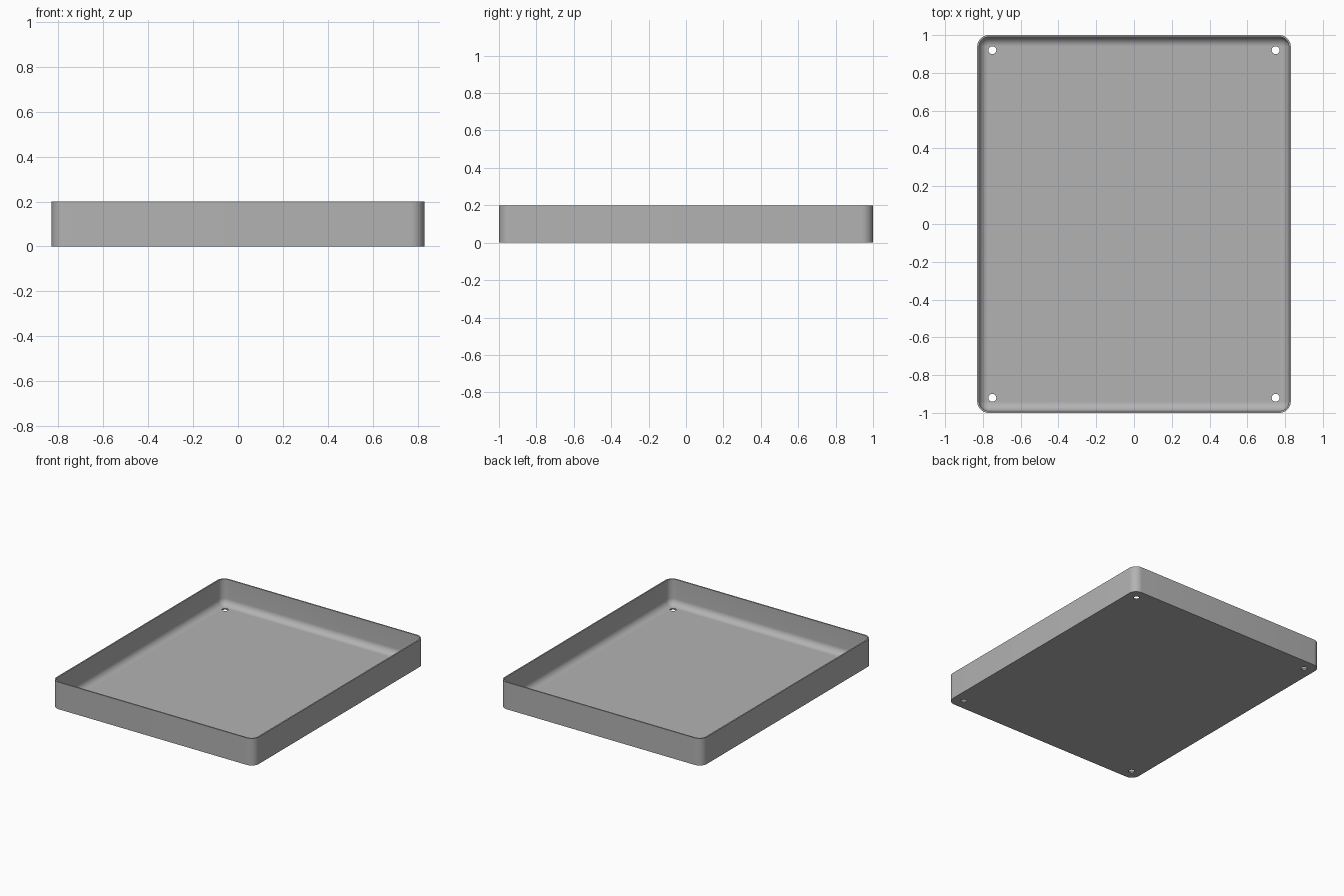
import bpy, bmesh, math

cube = bpy.data.objects.get("Cube")
if cube:
    bpy.data.objects.remove(cube, do_unlink=True)

HALF_X, HALF_Y, HEIGHT = 0.83, 1.0, 0.2
CORNER, WALL, FLOOR, FILLET = 0.06, 0.01, 0.01, 0.048
HOLE_X, HOLE_Y, HOLE_R = 0.75, 0.92, 0.021
STEPS = 10

grey = bpy.data.materials.new("plain grey")
grey.use_nodes = True
colour = (0.45, 0.45, 0.45, 1)
grey.diffuse_color = colour
grey.node_tree.nodes["Principled BSDF"].inputs["Base Color"].default_value = colour


def rounded_ring(bm, inset, z):
    """Rounded rectangle loop, shrunk by inset, at height z."""
    radius = max(CORNER - inset, 0.001)
    ring = []
    for quarter, (sx, sy) in enumerate([(1, 1), (-1, 1), (-1, -1), (1, -1)]):
        cx = sx * (HALF_X - inset - radius)
        cy = sy * (HALF_Y - inset - radius)
        for i in range(STEPS + 1):
            a = (quarter + i / STEPS) * math.pi / 2
            ring.append(bm.verts.new((cx + radius * math.cos(a), cy + radius * math.sin(a), z)))
    return ring


# Tray section: outer wall, rim, inner wall, then the fillet into the floor
section = [(0, 0), (0, HEIGHT), (WALL, HEIGHT)]
for i in range(STEPS + 1):
    a = i / STEPS * math.pi / 2
    section.append((WALL + FILLET * (1 - math.cos(a)), FLOOR + FILLET * (1 - math.sin(a))))

bm = bmesh.new()
rings = [rounded_ring(bm, inset, z) for inset, z in section]
for low, high in zip(rings, rings[1:]):
    for i in range(len(low)):
        j = (i + 1) % len(low)
        bm.faces.new((low[i], low[j], high[j], high[i]))
bm.faces.new(rings[0][::-1])
bm.faces.new(rings[-1])
bmesh.ops.recalc_face_normals(bm, faces=bm.faces)
mesh = bpy.data.meshes.new("tray")
bm.to_mesh(mesh)
bm.free()
mesh.materials.append(grey)
tray = bpy.data.objects.new("tray", mesh)
bpy.context.collection.objects.link(tray)

# Screw holes through the floor near each corner
for sx in (-1, 1):
    for sy in (-1, 1):
        bpy.ops.mesh.primitive_cylinder_add(
            vertices=32, radius=HOLE_R, depth=0.1, location=(sx * HOLE_X, sy * HOLE_Y, 0))
        cutter = bpy.context.object
        cutter.name = "hole_cutter"
        cutter.hide_render = True
        cutter.data.materials.append(grey)
        cut = tray.modifiers.new("screw_hole", 'BOOLEAN')
        cut.operation, cut.solver, cut.object = 'DIFFERENCE', 'EXACT', cutter
        bpy.context.view_layer.objects.active = tray
        bpy.ops.object.modifier_apply(modifier=cut.name)
        bpy.data.objects.remove(cutter, do_unlink=True)

# Smooth corners and fillet, crisp rim and base
bpy.ops.object.select_all(action='DESELECT')
tray.select_set(True)
bpy.context.view_layer.objects.active = tray
bpy.ops.object.shade_smooth_by_angle(angle=math.radians(30))
